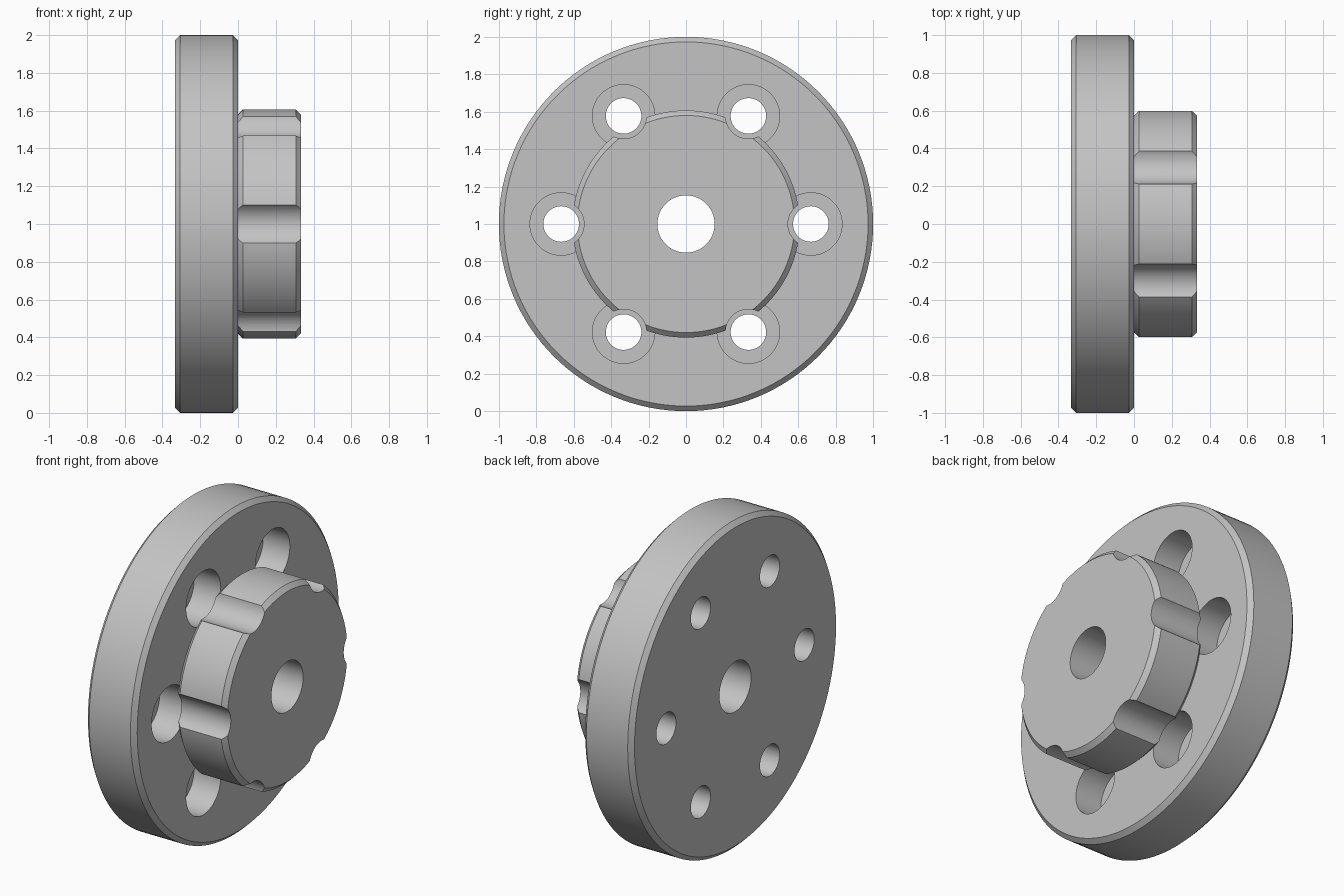
import bpy, bmesh
from math import cos, sin, pi, radians
from mathutils import Vector

cube = bpy.data.objects.get("Cube")
if cube:
    bpy.data.objects.remove(cube, do_unlink=True)

grey = bpy.data.materials.new("machined grey")
grey.use_nodes = True
grey.diffuse_color = (0.55, 0.55, 0.55, 1)
grey.node_tree.nodes["Principled BSDF"].inputs["Base Color"].default_value = grey.diffuse_color

THICK, CHAMFER, BORE = 0.333, 0.027, 0.153
BOLT_CIRCLE, HOLE, COUNTERBORE, NOTCH = 0.667, 0.095, 0.167, 0.122
FLOOR = -0.18  # counterbore floor


def lathe(name, profile, sides, closed=False, y=0, z=1):
    """Revolve (x, radius) points around an axis along x through (y, z)."""
    bm = bmesh.new()
    rings = []
    for x, r in profile:
        rings.append([bm.verts.new((x, y + r * cos(2 * pi * i / sides),
                                    z + r * sin(2 * pi * i / sides))) for i in range(sides)])
    pairs = list(zip(rings, rings[1:]))
    if closed:
        pairs.append((rings[-1], rings[0]))
    else:
        bm.faces.new(rings[0])
        bm.faces.new(rings[-1])
    for a, b in pairs:
        for i in range(sides):
            j = (i + 1) % sides
            bm.faces.new((a[i], a[j], b[j], b[i]))
    bmesh.ops.recalc_face_normals(bm, faces=bm.faces)
    mesh = bpy.data.meshes.new(name)
    bm.to_mesh(mesh)
    bm.free()
    mesh.materials.append(grey)
    obj = bpy.data.objects.new(name, mesh)
    bpy.context.collection.objects.link(obj)
    return obj


def chamfered_disc(name, x0, x1, radius):
    """Disc with a centre bore and both outer edges chamfered."""
    c = CHAMFER
    return lathe(name, [(x0, BORE), (x0, radius - c), (x0 + c, radius),
                        (x1 - c, radius), (x1, radius - c), (x1, BORE)], 128, closed=True)


def cut_bolt_pattern(obj, profile):
    """Cut the same turned profile at six places on the bolt circle."""
    for k in range(6):
        a = radians(60 * k)
        cutter = lathe("bolt_cutter", profile, 64, y=BOLT_CIRCLE * cos(a),
                       z=1 + BOLT_CIRCLE * sin(a))
        cutter.hide_render = True
        mod = obj.modifiers.new("bolt hole", "BOOLEAN")
        mod.operation = "DIFFERENCE"
        mod.solver = "EXACT"
        mod.object = cutter
        bpy.ops.object.select_all(action="DESELECT")
        obj.select_set(True)
        bpy.context.view_layer.objects.active = obj
        bpy.ops.object.modifier_apply(modifier=mod.name)
        bpy.data.objects.remove(cutter, do_unlink=True)
    bpy.ops.object.shade_smooth_by_angle(angle=radians(25))


# Wide flange with counterbored bolt holes
flange = chamfered_disc("flange", -THICK, 0, 1)
cut_bolt_pattern(flange, [(-0.5, HOLE), (FLOOR, HOLE), (FLOOR, COUNTERBORE), (0.2, COUNTERBORE)])

# Raised hub with clearance notches for the bolts
hub = chamfered_disc("hub", 0, THICK, 0.607)
cut_bolt_pattern(hub, [(-0.2, NOTCH), (0.5, NOTCH)])
